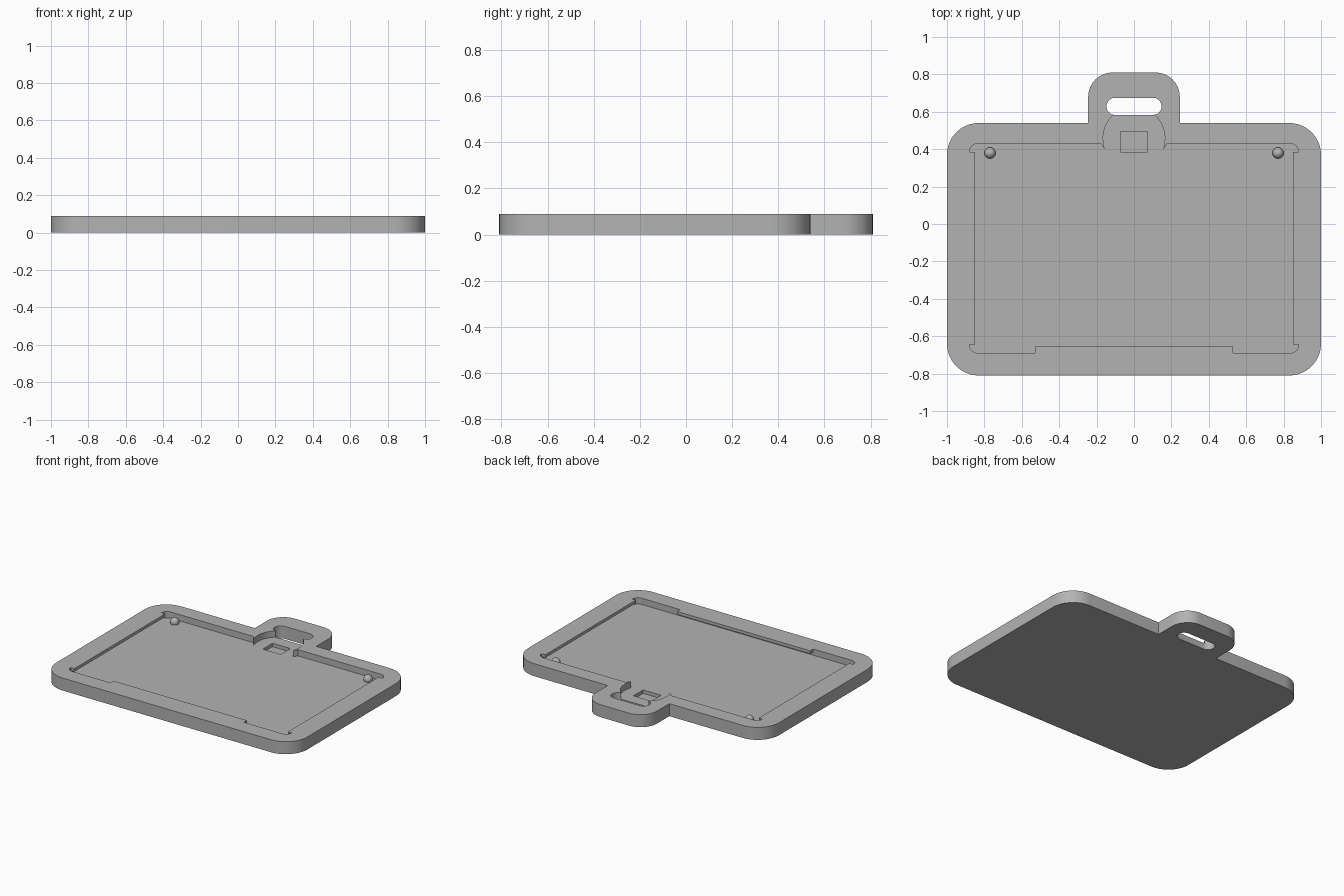
import bpy, bmesh, math
from mathutils import Vector

cube = bpy.data.objects.get("Cube")
if cube:
    bpy.data.objects.remove(cube)

TOP, FLOOR, LIP = 0.09, 0.045, 0.068

grey = bpy.data.materials.new("plain_grey")
grey.use_nodes = True
grey.diffuse_color = (0.45, 0.45, 0.45, 1)
grey.node_tree.nodes["Principled BSDF"].inputs["Base Color"].default_value = grey.diffuse_color


def rounded(corners, steps=10):
    """Outline from (x, y, radius) corners, with arcs where radius > 0."""
    pts = []
    for i, (x, y, r) in enumerate(corners):
        p = Vector((x, y))
        if r == 0:
            pts.append(p)
            continue
        a = (Vector(corners[i - 1][:2]) - p).normalized()
        b = (Vector(corners[(i + 1) % len(corners)][:2]) - p).normalized()
        centre = p + (a + b) * r
        for k in range(steps + 1):
            t = k / steps * math.pi / 2
            pts.append(centre - b * r * math.cos(t) - a * r * math.sin(t))
    return pts


def box(x0, x1, y0, y1, r=0):
    return rounded([(x0, y0, r), (x1, y0, r), (x1, y1, r), (x0, y1, r)])


def prism(name, outline, z0, z1):
    bm = bmesh.new()
    face = bm.faces.new([bm.verts.new((p[0], p[1], z0)) for p in outline])
    ext = bmesh.ops.extrude_face_region(bm, geom=[face])
    bmesh.ops.translate(bm, vec=(0, 0, z1 - z0),
                        verts=[v for v in ext["geom"] if isinstance(v, bmesh.types.BMVert)])
    bmesh.ops.recalc_face_normals(bm, faces=bm.faces)
    mesh = bpy.data.meshes.new(name)
    bm.to_mesh(mesh)
    bm.free()
    mesh.materials.append(grey)
    obj = bpy.data.objects.new(name, mesh)
    bpy.context.collection.objects.link(obj)
    return obj


def smooth(obj):
    bpy.ops.object.select_all(action="DESELECT")
    obj.select_set(True)
    bpy.context.view_layer.objects.active = obj
    bpy.ops.object.shade_smooth_by_angle(angle=math.radians(30))


def cut(obj, name, outline, z0, z1):
    cutter = prism(name, outline, z0, z1)
    mod = obj.modifiers.new(name, "BOOLEAN")
    mod.operation, mod.solver, mod.object = "DIFFERENCE", "EXACT", cutter
    bpy.context.view_layer.objects.active = obj
    bpy.ops.object.modifier_apply(modifier=mod.name)
    bpy.data.objects.remove(cutter)


# Tray body with hanging tab
half = [(1, -0.81, 0.17), (1, 0.54, 0.17), (0.245, 0.54, 0), (0.245, 0.81, 0.13)]
body = prism("holder_body", rounded(half + [(-x, y, r) for x, y, r in reversed(half)]), 0, TOP)

# Card pocket, thumb recess, strap slot and square socket
cut(body, "card_pocket", box(-0.88, 0.88, -0.69, 0.43, 0.045), FLOOR, 0.2)
circle = [(0.165 * math.cos(t * math.tau / 64), 0.46 + 0.165 * math.sin(t * math.tau / 64))
          for t in range(64)]
cut(body, "thumb_recess", [(x, min(y, 0.6)) for x, y in circle], FLOOR, 0.2)
cut(body, "strap_slot", box(-0.147, 0.147, 0.583, 0.675, 0.0459), -0.1, 0.2)
cut(body, "square_socket", box(-0.072, 0.072, 0.385, 0.495), 0.02, 0.2)
smooth(body)

# Lips that hold the card
prism("front_lip", box(-0.53, 0.53, -0.69, -0.655), LIP, TOP)
for side, s in (("left", 1), ("right", -1)):
    prism(side + "_lip", box(*sorted((s * 0.85, s * 0.88)), -0.645, 0.385), LIP, TOP)
    # Pointed prong beside the thumb recess
    prism(side + "_prong", [(s * 0.162, 0.43), (s * 0.178, 0.43), (s * 0.157, 0.4)], FLOOR, TOP)
    # Round retaining bump
    bpy.ops.mesh.primitive_uv_sphere_add(segments=32, ring_count=16, radius=0.03,
                                         location=(s * 0.77, 0.38, 0.057))
    bump = bpy.context.object
    bump.name = side + "_bump"
    bump.data.materials.append(grey)
    smooth(bump)
